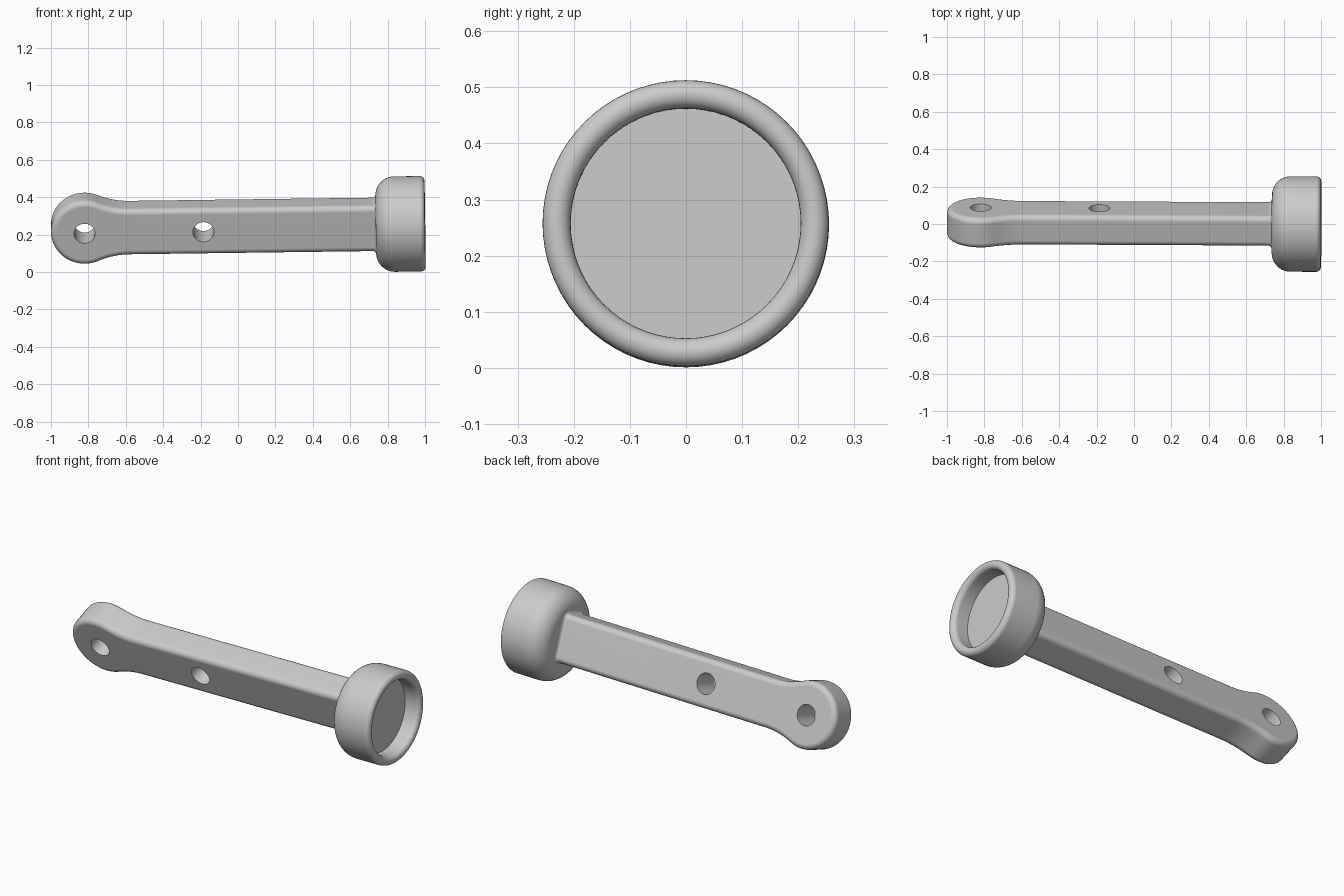
import bpy, bmesh
from math import sin, cos, pi, radians, sqrt, atan2
from mathutils import Matrix, Vector

if "Cube" in bpy.data.objects:
    bpy.data.objects.remove(bpy.data.objects["Cube"])

# Material
grey = bpy.data.materials.new("plain grey")
grey.use_nodes = True
COLOUR = (0.6, 0.6, 0.6, 1)
grey.diffuse_color = COLOUR
grey.node_tree.nodes["Principled BSDF"].inputs["Base Color"].default_value = COLOUR

# The whole part lies rolled about its length and slightly raised at the cup
POSE = (Matrix.Translation((0, 0.004, 0.245))
        @ Matrix.Rotation(radians(20), 4, 'X')
        @ Matrix.Rotation(radians(-0.8), 4, 'Y'))

HEAD_X, HEAD_R = -0.82, 0.18
HALF_T, HALF_H, EDGE = 0.085, 0.13, 0.03
CUP_BACK = 0.737


def make(name, bm):
    bmesh.ops.recalc_face_normals(bm, faces=bm.faces)
    mesh = bpy.data.meshes.new(name)
    bm.to_mesh(mesh)
    bm.free()
    ob = bpy.data.objects.new(name, mesh)
    bpy.context.collection.objects.link(ob)
    mesh.materials.append(grey)
    ob.matrix_world = POSE
    return ob


def activate(ob):
    bpy.ops.object.select_all(action='DESELECT')
    ob.select_set(True)
    bpy.context.view_layer.objects.active = ob


def smooth(ob):
    activate(ob)
    bpy.ops.object.shade_smooth_by_angle(angle=radians(35))
    ob.modifiers.new("flat_faces", 'WEIGHTED_NORMAL').keep_sharp = True


def arc(cx, cy, r, a0, a1, n):
    return [(cx + r * cos(a0 + (a1 - a0) * i / n),
             cy + r * sin(a0 + (a1 - a0) * i / n)) for i in range(n + 1)]


# Arm outline: round head, concave neck, straight bar
neck_dx = 0.24
neck_r = (neck_dx**2 + HALF_H**2 - HEAD_R**2) / (2 * (HEAD_R - HALF_H))
touch = atan2(HALF_H + neck_r, neck_dx)
upper = arc(HEAD_X, 0, HEAD_R, pi, touch, 20)
upper += arc(HEAD_X + neck_dx, HALF_H + neck_r, neck_r, touch - pi, -pi / 2, 10)[1:]
upper.append((0.79, HALF_H))
outline = upper + [(x, -z) for x, z in reversed(upper[1:])]

bm = bmesh.new()
cap = bm.faces.new([bm.verts.new((x, -HALF_T, z)) for x, z in outline])
ext = bmesh.ops.extrude_face_region(bm, geom=[cap], use_keep_orig=True)
bmesh.ops.translate(bm, vec=(0, 2 * HALF_T, 0),
                    verts=[v for v in ext["geom"] if isinstance(v, bmesh.types.BMVert)])
arm = make("arm", bm)

bevel = arm.modifiers.new("rounded_edges", 'BEVEL')
bevel.width = EDGE
bevel.segments = 5
bevel.limit_method = 'ANGLE'
bevel.angle_limit = radians(40)
bevel.use_clamp_overlap = False
activate(arm)
bpy.ops.object.modifier_apply(modifier=bevel.name)

# Through holes in the head and the bar
for x in (HEAD_X, -0.185):
    bm = bmesh.new()
    bmesh.ops.create_cone(bm, cap_ends=True, segments=48, radius1=0.056, radius2=0.056,
                          depth=0.5, matrix=Matrix.Translation((x, 0, 0))
                          @ Matrix.Rotation(pi / 2, 4, 'X'))
    cutter = make("hole_cutter", bm)
    cutter.hide_render = True
    cut = arm.modifiers.new("hole", 'BOOLEAN')
    cut.operation = 'DIFFERENCE'
    cut.solver = 'EXACT'
    cut.object = cutter
    activate(arm)
    bpy.ops.object.modifier_apply(modifier=cut.name)
    bpy.data.objects.remove(cutter)
smooth(arm)

# Cup: turned profile with round back edge, round lip and shallow recess
R, LIP, BACK, FLOOR = 0.255, 0.025, 0.1, 0.91
profile = [(CUP_BACK, 0)]
profile += arc(CUP_BACK + BACK, R - BACK, BACK, pi, pi / 2, 10)
profile += arc(1 - LIP, R - LIP, LIP, pi / 2, -pi / 2, 12)
profile += [(FLOOR, R - 2 * LIP), (FLOOR, 0)]
bm = bmesh.new()
vs = [bm.verts.new((x, 0, r)) for x, r in profile]
edges = [bm.edges.new(pair) for pair in zip(vs, vs[1:])]
bmesh.ops.spin(bm, geom=vs + edges, cent=(0, 0, 0), axis=(1, 0, 0),
               angle=2 * pi, steps=72, use_merge=False)
bmesh.ops.remove_doubles(bm, verts=bm.verts, dist=0.0001)
smooth(make("cup", bm))

# Small fillet where the bar meets the cup
FILLET = 0.018
sections = [(CUP_BACK - FILLET * (1 - sin(a)), FILLET * (1 - cos(a)))
            for a in (i * pi / 12 for i in range(7))]
sections.append((CUP_BACK + FILLET, FILLET))
bm = bmesh.new()
rings = []
for x, grow in sections:
    ring = []
    for k, (sy, sz) in enumerate(((1, 1), (-1, 1), (-1, -1), (1, -1))):
        ring += arc(sy * (HALF_T - EDGE), sz * (HALF_H - EDGE), EDGE + grow,
                    k * pi / 2, (k + 1) * pi / 2, 5)
    rings.append([bm.verts.new((x, y, z)) for y, z in ring])
for a, b in zip(rings, rings[1:]):
    for i in range(len(a)):
        j = (i + 1) % len(a)
        bm.faces.new((a[i], a[j], b[j], b[i]))
smooth(make("neck_fillet", bm))
